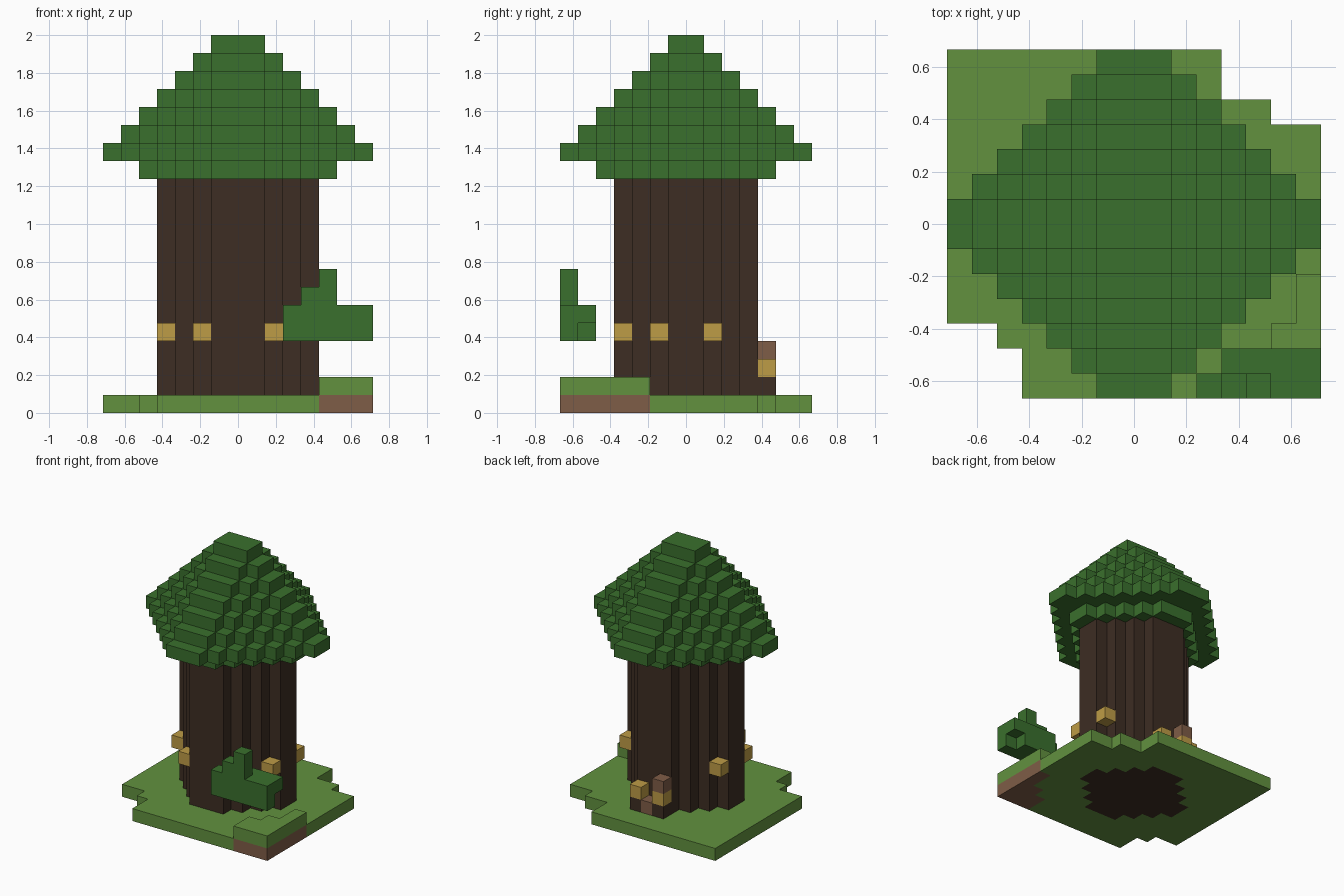
import bpy
import bmesh
from mathutils import Vector

V = 2 / 21  # block size

if "Cube" in bpy.data.objects:
    bpy.data.objects.remove(bpy.data.objects["Cube"], do_unlink=True)


def material(name, hex_code):
    def linear(c):
        return c / 12.92 if c <= 0.04045 else ((c + 0.055) / 1.055) ** 2.4
    rgb = [linear(int(hex_code[i:i + 2], 16) / 255) for i in (0, 2, 4)]
    m = bpy.data.materials.new(name)
    m.use_nodes = True
    m.diffuse_color = (*rgb, 1)
    bsdf = next(n for n in m.node_tree.nodes if n.type == 'BSDF_PRINCIPLED')
    bsdf.inputs["Base Color"].default_value = (*rgb, 1)
    return m


leaf = material("leaf_green", "3A702D")
grass = material("grass_green", "62913F")
bark = material("dark_bark", "3D2D23")
amber = material("amber", "BE9C46")
soil = material("soil_brown", "7F5D47")

blocks = {}  # grid cell -> (part name, material)


def fill(part, mat, xs, ys, zs):
    """Fill an inclusive range of grid cells."""
    for x in range(xs[0], xs[1] + 1):
        for y in range(ys[0], ys[1] + 1):
            for z in range(zs[0], zs[1] + 1):
                blocks[x, y, z] = (part, mat)


def diamond(part, mat, n, zs):
    """Fill a stepped diamond of radius n, two rows wide at its middle."""
    for row in range(n):
        for y in (row, -row - 1):
            fill(part, mat, (row - n, n - row), (y, y), zs)


# Ground slab with stepped corners
for x0, x1, y0, y1 in ((-7, 3, 5, 6), (-7, 5, 4, 4), (-7, 7, -4, 3),
                       (-5, 7, -5, -5), (-4, 7, -7, -6)):
    fill("ground", grass, (x0, x1), (y0, y1), (0, 0))

# Raised grass corner on a bed of soil
for x0, y0, y1 in ((5, -7, -6), (6, -5, -5), (7, -4, -3)):
    fill("soil_corner", soil, (x0, 7), (y0, y1), (0, 0))
    fill("raised_grass", grass, (x0, 7), (y0, y1), (1, 1))

# Trunk and stepped crown
diamond("trunk", bark, 4, (0, 12))
diamond("crown", leaf, 5, (13, 13))
for n in range(7, 0, -1):
    diamond("crown", leaf, n, (21 - n, 21 - n))

# Amber knobs around the trunk
for x, y in ((-2, -4), (2, -4), (-4, -2), (4, -2), (-4, 1), (4, 1)):
    fill("trunk_knobs", amber, (x, x), (y, y), (4, 4))

# Small block cluster at the back of the trunk
for x in (-1, 1):
    fill("back_root", bark, (x, x), (4, 4), (1, 1))
    fill("back_knobs", amber, (x, x), (4, 4), (2, 2))
fill("back_soil", soil, (0, 0), (4, 4), (1, 1))
fill("back_soil", soil, (-1, -1), (4, 4), (3, 3))

# Leaf clump beside the trunk
fill("leaf_clump", leaf, (3, 7), (-7, -7), (4, 5))
fill("leaf_clump", leaf, (4, 5), (-7, -7), (6, 6))
fill("leaf_clump", leaf, (5, 5), (-7, -7), (7, 7))
fill("leaf_clump", leaf, (4, 7), (-6, -6), (5, 5))
fill("leaf_clump", leaf, (4, 6), (-6, -6), (4, 4))


def build(part, mat):
    """Mesh the exposed block sides of one part and merge flat areas."""
    bm = bmesh.new()
    for cell, (owner, _) in blocks.items():
        if owner != part:
            continue
        centre = Vector((cell[0], cell[1] + 0.5, cell[2] + 0.5))
        for axis in range(3):
            for sign in (-1, 1):
                other = list(cell)
                other[axis] += sign
                if tuple(other) in blocks:
                    continue
                n, u = Vector((0, 0, 0)), Vector((0, 0, 0))
                n[axis] = sign / 2
                u[(axis + 1) % 3] = 0.5
                w = n.cross(u) * 2
                bm.faces.new([bm.verts.new((centre + n + p) * V)
                              for p in (u + w, w - u, -u - w, u - w)])
    bmesh.ops.remove_doubles(bm, verts=bm.verts, dist=V / 100)
    bm.normal_update()
    bmesh.ops.recalc_face_normals(bm, faces=bm.faces)
    for f in bm.faces:
        f.normal_update()
    bmesh.ops.dissolve_limit(bm, angle_limit=0.01, verts=bm.verts, edges=bm.edges)
    mesh = bpy.data.meshes.new(part)
    bm.to_mesh(mesh)
    bm.free()
    mesh.materials.append(mat)
    bpy.context.scene.collection.objects.link(bpy.data.objects.new(part, mesh))


for part, mat in dict(blocks.values()).items():
    build(part, mat)
